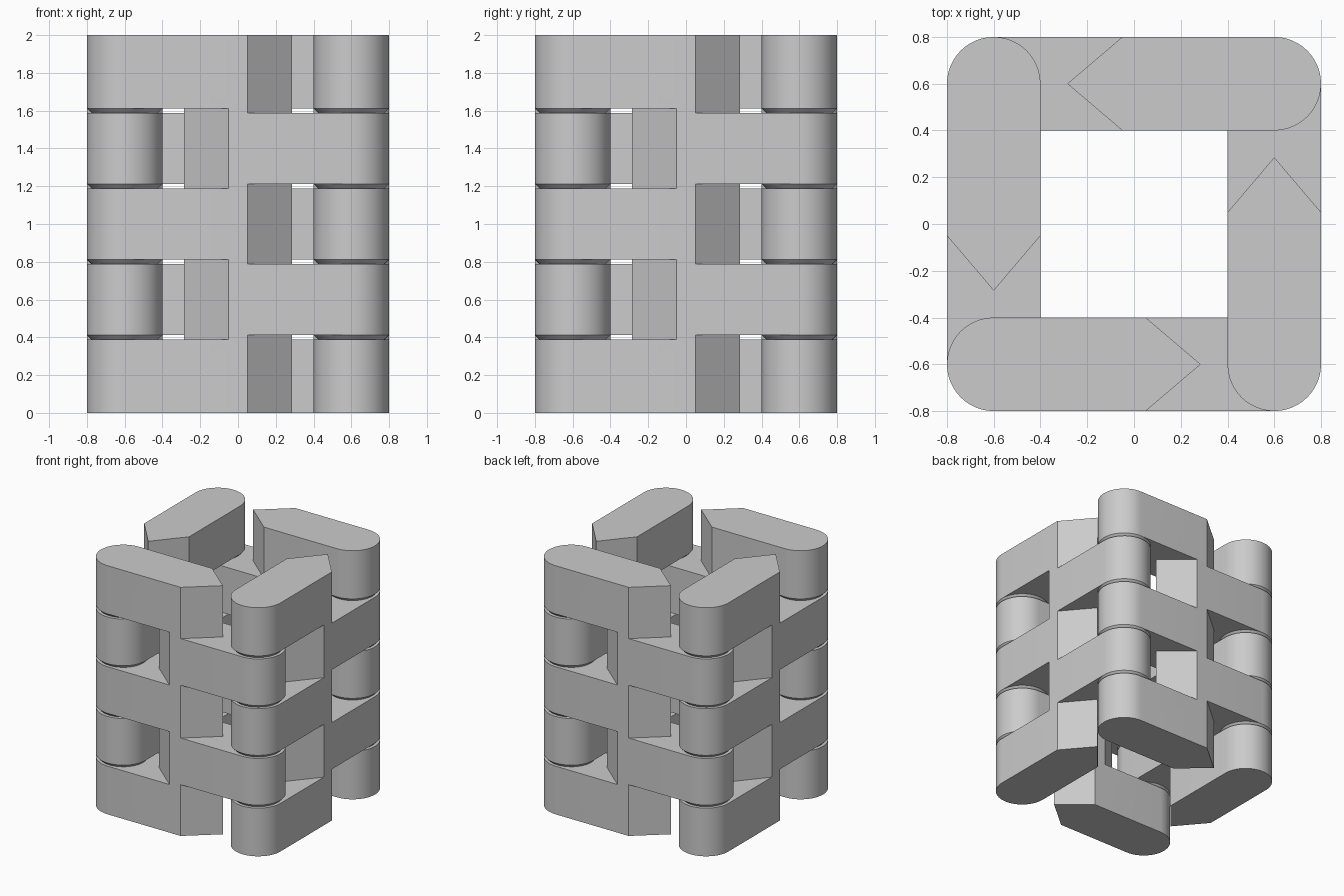
import bpy, bmesh, math
from mathutils import Matrix, Vector

if "Cube" in bpy.data.objects:
    bpy.data.objects.remove(bpy.data.objects["Cube"])

HEIGHT, LAYERS = 2.0, 5
STEP = HEIGHT / LAYERS
GAP = 0.0125            # half the clearance between knuckles
REACH, RADIUS = 0.6, 0.2  # hinge axis offset and knuckle radius

grey = bpy.data.materials.new("plain_grey")
grey.use_nodes = True
colour = (0.6, 0.6, 0.6, 1)
grey.diffuse_color = colour
grey.node_tree.nodes["Principled BSDF"].inputs["Base Color"].default_value = colour


def prism(bm, outline, z0, z1):
    """Extrude a counter-clockwise outline from z0 to z1."""
    face = bm.faces.new([bm.verts.new((x, y, z0)) for x, y in outline])
    top = bmesh.ops.extrude_face_region(bm, geom=[face])["geom"]
    verts = [v for v in top if isinstance(v, bmesh.types.BMVert)]
    bmesh.ops.translate(bm, verts=verts, vec=(0, 0, z1 - z0))


def make_object(name, bm):
    bmesh.ops.recalc_face_normals(bm, faces=bm.faces)
    mesh = bpy.data.meshes.new(name)
    bm.to_mesh(mesh)
    bm.free()
    mesh.materials.append(grey)
    obj = bpy.data.objects.new(name, mesh)
    bpy.context.collection.objects.link(obj)
    return obj


def smooth(obj):
    bpy.ops.object.select_all(action="DESELECT")
    obj.select_set(True)
    bpy.context.view_layer.objects.active = obj
    bpy.ops.object.shade_smooth_by_angle(angle=math.radians(30))


# Full-height slab with two rounded ends
ARC = 24
outline = []
for side in (1, -1):
    for i in range(ARC + 1):
        a = math.pi * (i / ARC - 0.5)
        outline.append((side * (REACH + RADIUS * math.cos(a)),
                        side * RADIUS * math.sin(a)))
bm = bmesh.new()
prism(bm, outline, 0, HEIGHT)
slab = make_object("slab", bm)

# Cutters with pointed notches, on alternating sides layer by layer
TIP, SHOULDER, WIDE = 0.285, 0.05, 0.22
inner = TIP - (TIP - SHOULDER) * WIDE / RADIUS
notch = [(TIP, 0), (inner, -WIDE), (1, -WIDE), (1, WIDE), (inner, WIDE)]
bm = bmesh.new()
for layer in range(LAYERS):
    side = 1 if layer % 2 == 0 else -1
    low = -0.1 if layer == 0 else layer * STEP - GAP
    high = HEIGHT + 0.1 if layer == LAYERS - 1 else (layer + 1) * STEP + GAP
    prism(bm, [(side * x, side * y) for x, y in notch], low, high)
cutter = make_object("notch_cutter", bm)
cutter.hide_render = True

cut = slab.modifiers.new("notches", "BOOLEAN")
cut.operation = "DIFFERENCE"
cut.solver = "EXACT"
cut.object = cutter
graph = bpy.context.evaluated_depsgraph_get()
leaf_mesh = bpy.data.meshes.new_from_object(slab.evaluated_get(graph))
for helper in (slab, cutter):
    bpy.data.objects.remove(helper)

# Tapered hinge pins bridging the gaps at one corner
bm = bmesh.new()
for seam in range(1, LAYERS):
    bmesh.ops.create_cone(bm, cap_ends=True, segments=2 * ARC,
                          radius1=RADIUS - 2 * GAP, radius2=RADIUS,
                          depth=2 * GAP,
                          matrix=Matrix.Translation((0, 0, seam * STEP)))
pins = make_object("pins", bm)
pin_mesh = pins.data
bpy.data.objects.remove(pins)

# Four leaves and four sets of pins around the square
for i, where in enumerate(("front", "left", "back", "right")):
    turn = Matrix.Rotation(math.radians(90 * i), 4, "Z")
    if i in (1, 3):
        where = "left" if i == 1 else "right"
    for name, mesh, spot in (("leaf", leaf_mesh, (0, -REACH, 0)),
                             ("hinge_pins", pin_mesh, (-REACH, -REACH, 0))):
        obj = bpy.data.objects.new(f"{where}_{name}", mesh.copy())
        bpy.context.collection.objects.link(obj)
        obj.matrix_world = turn @ Matrix.Translation(Vector(spot))
        smooth(obj)
